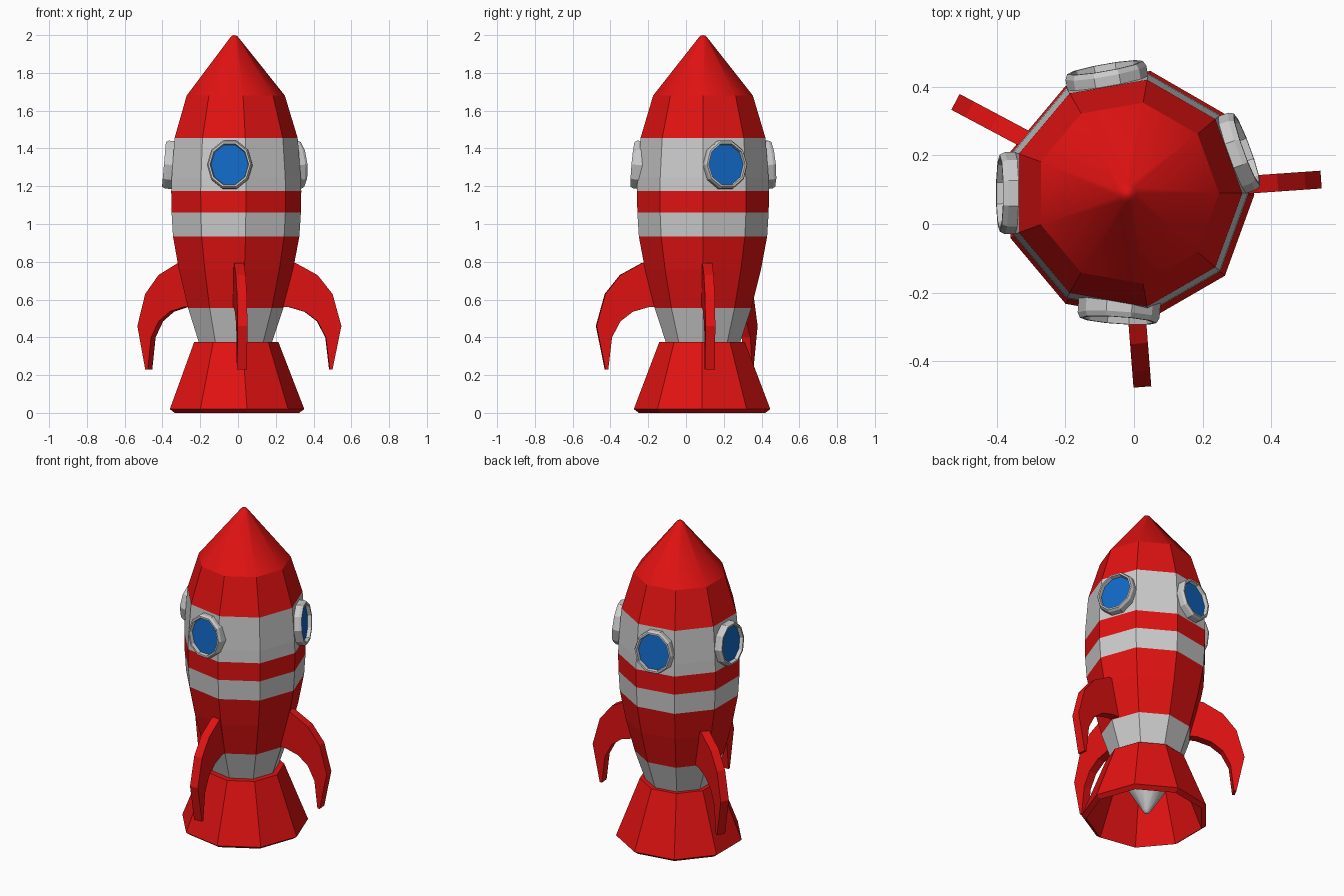
import bpy, bmesh
from math import cos, sin, radians, pi
from mathutils import Matrix, Vector

if "Cube" in bpy.data.objects:
    bpy.data.objects.remove(bpy.data.objects["Cube"])

CX, CY, SIDES = -0.02, 0.09, 9


def material(name, color):
    m = bpy.data.materials.new(name)
    m.diffuse_color = color
    m.use_nodes = True
    m.node_tree.nodes["Principled BSDF"].inputs["Base Color"].default_value = m.diffuse_color
    return m


RED = material("red_paint", (0.75, 0.006, 0.006, 1))
BLUE = material("blue_glass", (0.006, 0.14, 0.56, 1))


def finish(name, bm, matrix, mat, smooth=False):
    bmesh.ops.remove_doubles(bm, verts=bm.verts, dist=1e-5)
    for f in bm.faces:
        f.smooth = smooth
    me = bpy.data.meshes.new(name)
    bm.to_mesh(me)
    bm.free()
    if mat:
        me.materials.append(mat)
    ob = bpy.data.objects.new(name, me)
    ob.matrix_world = matrix
    bpy.context.collection.objects.link(ob)
    return ob


def lathe(name, profile, mat=None, sides=SIDES, matrix=None, smooth=False, closed=False):
    """Revolve (radius, z) points around z."""
    bm = bmesh.new()
    rings = [[bm.verts.new((r * cos(2 * pi * k / sides), r * sin(2 * pi * k / sides), z))
              for k in range(sides)] for r, z in profile]
    pairs = list(zip(rings, rings[1:]))
    if closed:
        pairs.append((rings[-1], rings[0]))
    for a, b in pairs:
        for k in range(sides):
            n = (k + 1) % sides
            bm.faces.new((a[k], a[n], b[n], b[k]))
    return finish(name, bm, matrix or Matrix.Translation((CX, CY, 0)), mat, smooth)


# Hull, bottom to top, in alternating grey and red sections
lathe("engine_cone", [(0, 0.03), (0.014, 0.035), (0.025, 0.05), (0.105, 0.18), (0.2, 0.375)],
      smooth=True)
lathe("tail_band", [(0.2, 0.375), (0.26, 0.555)])
lathe("lower_hull", [(0.26, 0.555), (0.312, 0.76), (0.345, 0.935)], RED)
lathe("middle_band", [(0.345, 0.935), (0.353, 1.06)])
lathe("middle_hull", [(0.353, 1.06), (0.355, 1.175)], RED)
lathe("window_band", [(0.355, 1.175), (0.352, 1.25), (0.336, 1.455)])
lathe("upper_hull", [(0.336, 1.455), (0.268, 1.68)], RED)
lathe("nose_cone", [(0.268, 1.68), (0.027, 1.982), (0.015, 1.996), (0, 2.0)], RED, smooth=True)

# Hollow flared skirt
lathe("engine_skirt", [(0.34, 0), (0.367, 0.02), (0.23, 0.375), (0.195, 0.375)], RED,
      matrix=Matrix.Translation((CX + 0.004, CY - 0.005, 0)), closed=True)

# Portholes: grey frame with recessed blue glass
for name, angle in (("front", -94), ("right", 20), ("back", 100), ("left", 180)):
    a, t = radians(angle), radians(5)
    n = Vector((cos(a) * cos(t), sin(a) * cos(t), sin(t)))
    side = Vector((-sin(a), cos(a), 0))
    up = n.cross(side)
    pos = Vector((CX + 0.327 * cos(a), CY + 0.327 * sin(a), 1.312))
    m = Matrix((side, up, n)).transposed().to_4x4()
    m = Matrix.Translation(pos) @ m @ Matrix.Diagonal((0.95, 1.06, 1, 1))
    lathe(name + "_window_frame",
          [(0.126, -0.02), (0.126, 0.03), (0.118, 0.045), (0.108, 0.045), (0.104, 0.022)],
          sides=10, matrix=m)
    lathe(name + "_window_glass", [(0.106, 0.023), (0, 0.023)], BLUE, sides=10, matrix=m)

# Curved fins: flat profile (radius, z) extruded to thickness
FIN = [(0.24, 0.795), (0.325, 0.793), (0.44, 0.73), (0.52, 0.63), (0.567, 0.46),
       (0.52, 0.23), (0.505, 0.23), (0.485, 0.40), (0.44, 0.485), (0.375, 0.535),
       (0.29, 0.56), (0.2, 0.56)]
for name, angle in (("right", 4), ("front", -85.5), ("left", 152)):
    bm = bmesh.new()
    face = bm.faces.new([bm.verts.new((r, -0.026, z)) for r, z in FIN])
    out = bmesh.ops.extrude_face_region(bm, geom=[face])
    moved = [v for v in out["geom"] if isinstance(v, bmesh.types.BMVert)]
    bmesh.ops.translate(bm, verts=moved, vec=(0, 0.052, 0))
    bmesh.ops.recalc_face_normals(bm, faces=bm.faces)
    finish(name + "_fin", bm,
           Matrix.Translation((CX, CY, 0)) @ Matrix.Rotation(radians(angle), 4, 'Z'), RED)
